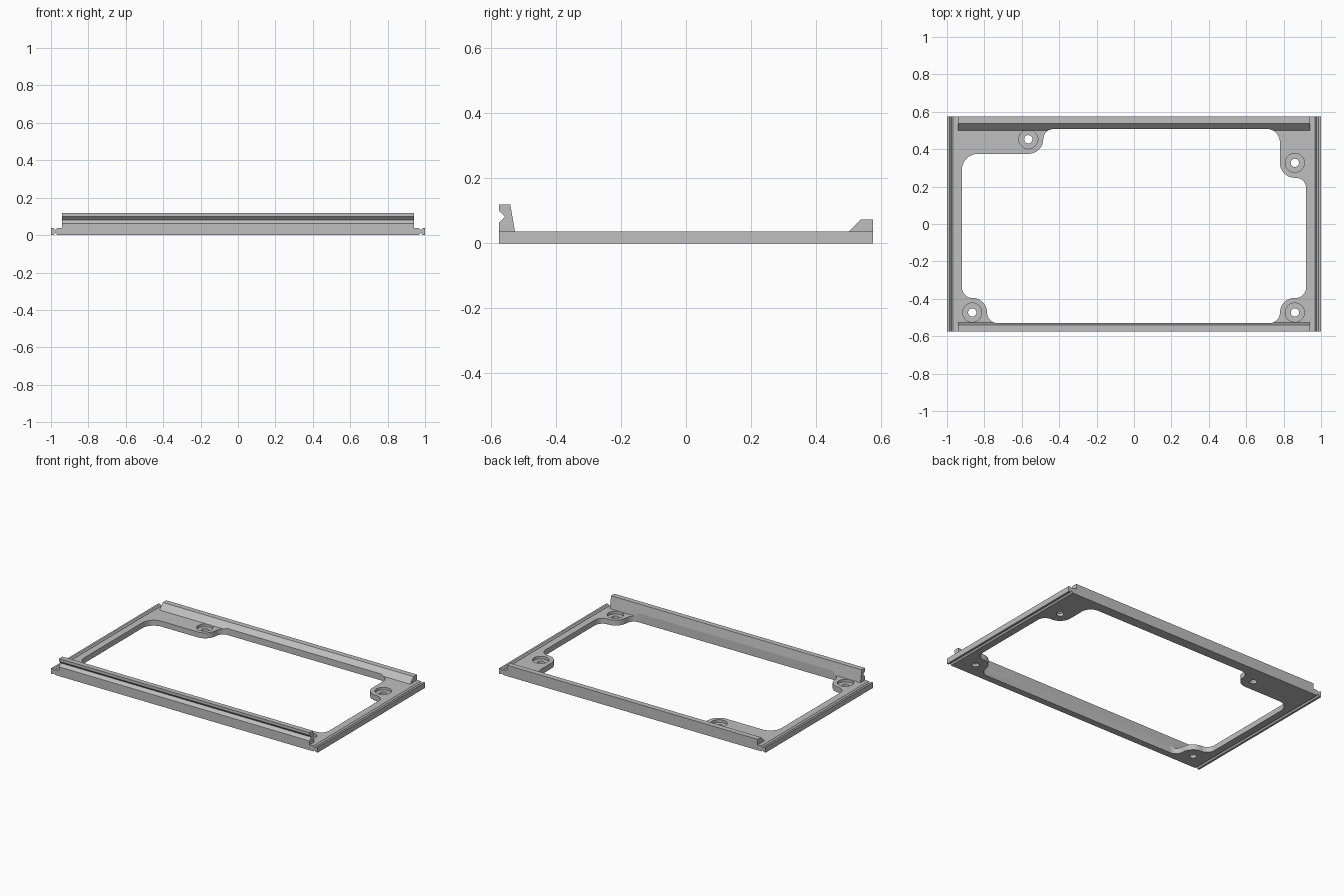
import bpy, bmesh, math
from mathutils import Vector

cube = bpy.data.objects.get("Cube")
if cube:
    bpy.data.objects.remove(cube, do_unlink=True)

grey = bpy.data.materials.new("plain grey")
grey.use_nodes = True
COLOUR = (0.52, 0.52, 0.52, 1)
grey.diffuse_color = COLOUR
grey.node_tree.nodes["Principled BSDF"].inputs["Base Color"].default_value = COLOUR

THICK = 0.037   # plate thickness
HALF_Y = 0.575  # half depth of the frame
RAIL_X = 0.94   # half length of the rails


def prism(name, points, direction):
    """Closed polygon swept along a direction."""
    bm = bmesh.new()
    face = bm.faces.new([bm.verts.new(p) for p in points])
    swept = bmesh.ops.extrude_face_region(bm, geom=[face])["geom"]
    verts = [v for v in swept if isinstance(v, bmesh.types.BMVert)]
    bmesh.ops.translate(bm, verts=verts, vec=direction)
    bmesh.ops.recalc_face_normals(bm, faces=bm.faces)
    mesh = bpy.data.meshes.new(name)
    bm.to_mesh(mesh)
    bm.free()
    mesh.materials.append(grey)
    obj = bpy.data.objects.new(name, mesh)
    bpy.context.collection.objects.link(obj)
    return obj


def disc(x, y, radius, z, steps=36):
    angles = [2 * math.pi * i / steps for i in range(steps)]
    return [(x + radius * math.cos(a), y + radius * math.sin(a), z) for a in angles]


def rounded(corners, z, steps=10):
    """Right-angled outline with an arc of the given radius at each corner."""
    points = []
    for i, (x, y, r) in enumerate(corners):
        here = Vector((x, y))
        before = (Vector(corners[i - 1][:2]) - here).normalized()
        after = (Vector(corners[(i + 1) % len(corners)][:2]) - here).normalized()
        centre = here + (before + after) * r
        for k in range(steps + 1):
            a = math.pi / 2 * k / steps
            p = centre - after * r * math.cos(a) - before * r * math.sin(a)
            points.append((p.x, p.y, z))
    return points


def cut(obj, cutter):
    mod = obj.modifiers.new("cut", "BOOLEAN")
    mod.operation = "DIFFERENCE"
    mod.solver = "EXACT"
    mod.object = cutter
    bpy.context.view_layer.objects.active = obj
    bpy.ops.object.modifier_apply(modifier=mod.name)


# Base plate: section with V grooves above and below each side edge
half = [(1, 0), (1, THICK), (0.987, THICK), (0.977, THICK - 0.011), (0.967, THICK)]
bottom = [(0.967, 0), (0.977, 0.011), (0.987, 0)]
right = bottom + half
section = right + [(-x, z) for x, z in reversed(right)]
plate = prism("base_plate", [(x, -HALF_Y, z) for x, z in section], (0, 2 * HALF_Y, 0))

# Front rail: tall lip with a V notch on its outer face
front_profile = [(-0.575, THICK), (-0.575, 0.063), (-0.557, 0.082), (-0.575, 0.1),
                 (-0.575, 0.119), (-0.54, 0.119), (-0.526, THICK)]
front_rail = prism("front_rail", [(-RAIL_X, y, z) for y, z in front_profile],
                   (2 * RAIL_X, 0, 0))

# Back rail: low lip with a sloping inner face
back_profile = [(0.575, THICK), (0.575, 0.074), (0.538, 0.074), (0.501, THICK)]
back_rail = prism("back_rail", [(-RAIL_X, y, z) for y, z in back_profile],
                  (2 * RAIL_X, 0, 0))

# Window opening that leaves a rounded tab around each screw hole
T, F = 0.08, 0.055  # tab and fillet radii
window = [(-0.92, -0.395, F), (-0.92, 0.375, 0.085), (-0.485, 0.375, T),
          (-0.485, 0.508, F), (0.78, 0.508, 0.07), (0.78, 0.247, T),
          (0.92, 0.247, F), (0.92, -0.395, F), (0.78, -0.395, T),
          (0.78, -0.53, F), (-0.785, -0.53, F), (-0.785, -0.395, T)]
cutter = prism("window_cutter", rounded(window, -0.1), (0, 0, 0.4))
for part in (plate, front_rail, back_rail):
    cut(part, cutter)
bpy.data.objects.remove(cutter, do_unlink=True)

# Counterbored screw holes
for x, y in [(-0.565, 0.453), (0.86, 0.327), (0.86, -0.473), (-0.865, -0.473)]:
    for radius, z in ((0.051, THICK - 0.018), (0.022, -0.1)):
        cutter = prism("hole_cutter", disc(x, y, radius, z), (0, 0, 0.2))
        cut(plate, cutter)
        bpy.data.objects.remove(cutter, do_unlink=True)

# Smooth the rounded walls, keep edges crisp
bpy.ops.object.select_all(action="DESELECT")
plate.select_set(True)
bpy.context.view_layer.objects.active = plate
bpy.ops.object.shade_smooth_by_angle(angle=math.radians(30))
